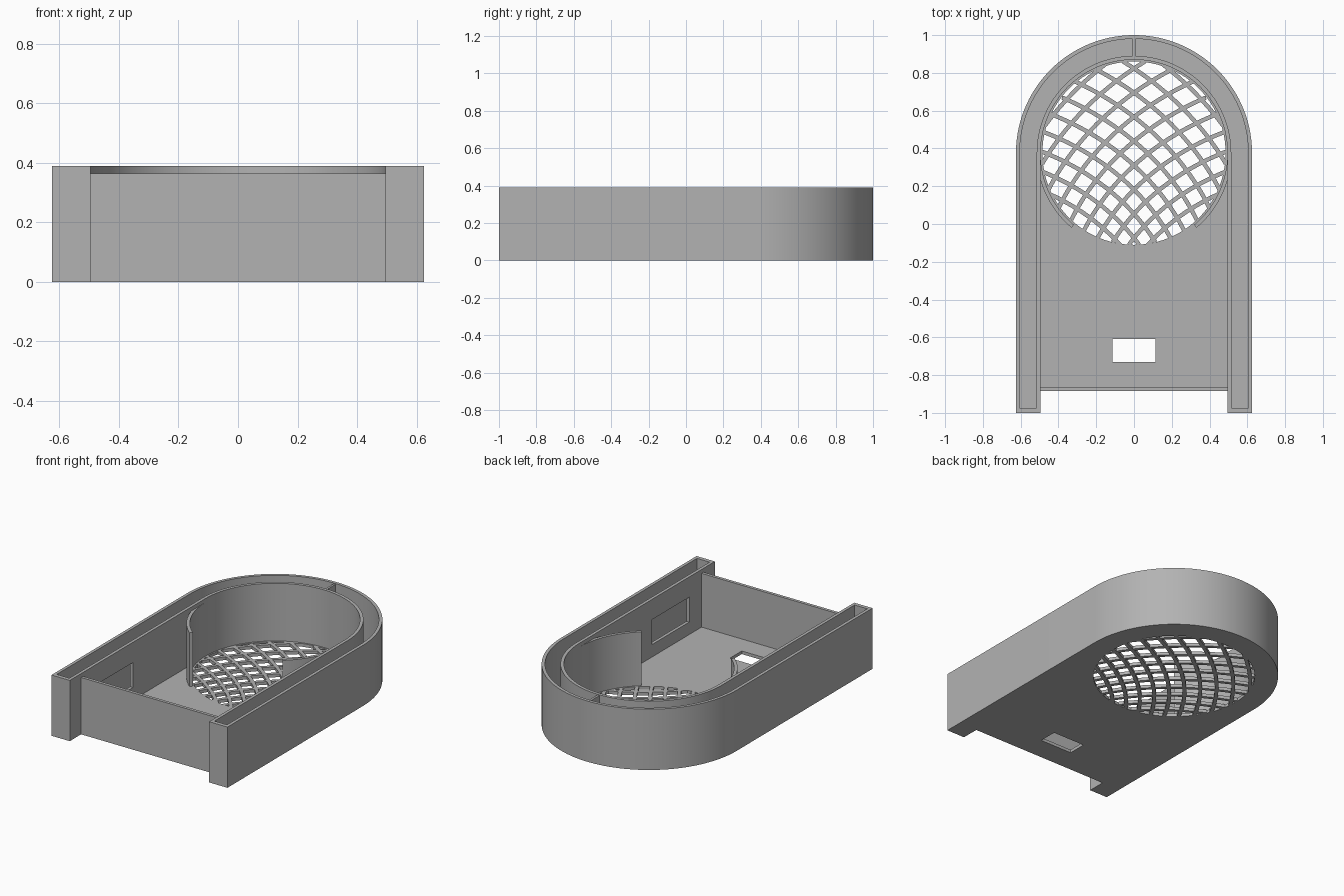
import bpy, bmesh
from math import sin, cos, pi, hypot, radians

cube = bpy.data.objects.get("Cube")
if cube:
    bpy.data.objects.remove(cube)

# One plain grey plastic
grey = bpy.data.materials.new("light_grey")
grey.use_nodes = True
grey.diffuse_color = (0.45, 0.45, 0.45, 1)
grey.node_tree.nodes["Principled BSDF"].inputs["Base Color"].default_value = (0.45, 0.45, 0.45, 1)

CY = 0.375                      # centre of the round end
R_OUT, WALL, R_IN = 0.625, 0.02, 0.495
HEIGHT, FLOOR, LOW = 0.39, 0.02, 0.365
FRONT = -0.885


def arc(r, a0, a1, n=72):
    return [(r * cos(radians(a0 + (a1 - a0) * i / n)),
             CY + r * sin(radians(a0 + (a1 - a0) * i / n))) for i in range(n + 1)]


def arch(r, y):
    """Open arch path: right foot, round end, left foot."""
    return [(r, y)] + arc(r, 0, 180) + [(-r, y)]


def rect(x0, x1, y0, y1):
    return [(x0, y0), (x1, y0), (x1, y1), (x0, y1)]


def prism(name, groups, z0, z1):
    """Extrude groups of outlines; later loops in a group are holes."""
    bm = bmesh.new()
    for loops in groups:
        edges = []
        for loop in loops:
            vs = [bm.verts.new((x, y, z0)) for x, y in loop]
            edges += [bm.edges.new((vs[i - 1], vs[i])) for i in range(len(vs))]
        fill = bmesh.ops.triangle_fill(bm, edges=edges, use_beauty=True)
        faces = [g for g in fill["geom"] if isinstance(g, bmesh.types.BMFace)]
        top = bmesh.ops.extrude_face_region(bm, geom=faces, use_keep_orig=True)
        bmesh.ops.translate(bm, vec=(0, 0, z1 - z0),
                            verts=[g for g in top["geom"] if isinstance(g, bmesh.types.BMVert)])
    bmesh.ops.recalc_face_normals(bm, faces=bm.faces)
    mesh = bpy.data.meshes.new(name)
    bm.to_mesh(mesh)
    bm.free()
    mesh.materials.append(grey)
    ob = bpy.data.objects.new(name, mesh)
    bpy.context.collection.objects.link(ob)
    return ob


def smooth(ob):
    bpy.ops.object.select_all(action='DESELECT')
    ob.select_set(True)
    bpy.context.view_layer.objects.active = ob
    bpy.ops.object.shade_smooth_by_angle(angle=radians(30))


# Floor with the round vent opening and the cable slot
outline = arch(R_OUT, -1) + [(-R_IN, -1), (-R_IN, FRONT), (R_IN, FRONT), (R_IN, -1)]
vent = arc(0.485, 0, 360, 96)[:-1]
floor = prism("floor", [[outline, vent, rect(-0.115, 0.115, -0.73, -0.61)]], 0, FLOOR)

# Hollow double wall following the arch
band = arch(R_OUT, -1) + arch(R_IN, -1)[::-1]
hollow = arch(R_OUT - WALL, -0.975) + arch(R_IN + WALL, -0.975)[::-1]
walls = prism("double_wall", [[band, hollow]], FLOOR, HEIGHT)

# Side windows cut through the inner skin
cutter = prism("window_cutter", [[rect(s * 0.505 - 0.03, s * 0.505 + 0.03, -0.74, -0.36)]
                                 for s in (-1, 1)], 0.10, 0.26)
cutter.hide_render = True
cut = walls.modifiers.new("windows", 'BOOLEAN')
cut.object = cutter
cut.operation = 'DIFFERENCE'
cut.solver = 'EXACT'
bpy.context.view_layer.objects.active = walls
bpy.ops.object.modifier_apply(modifier=cut.name)
bpy.data.objects.remove(cutter)

# Divider in the hollow, front panel
prism("divider", [[rect(-0.007, 0.007, 0.885, 0.985)]], FLOOR, HEIGHT - 0.005)
prism("front_panel", [[rect(-R_IN, R_IN, FRONT, FRONT + WALL)]], FLOOR, LOW)

# Curved collars carrying the round wall past the straight sides
collars = [[arc(R_IN, a, b, 24) + arc(R_IN + WALL, b, a, 24)]
           for a, b in ((180, 230), (-50, 0))]
collar = prism("round_collar", collars, FLOOR, LOW)

# Vent lattice: two mirrored families of spiral bars fanning from below
FAN_Y, TWIST, STEP, HALF = -1.1, 0.78, 0.10, 0.011


def bar(i, side):
    path = []
    for k in range(130):
        r = 0.85 + 0.01 * k
        t = TWIST * r - STEP * i
        x, y = side * r * sin(t), FAN_Y + r * cos(t)
        if hypot(x, y - CY) < 0.496:
            path.append((x, y))
    if len(path) < 6:
        return None
    left, right = [], []
    for k, (x, y) in enumerate(path):
        (ax, ay), (bx, by) = path[max(k - 1, 0)], path[min(k + 1, len(path) - 1)]
        d = hypot(bx - ax, by - ay)
        nx, ny = (ay - by) / d * HALF, (bx - ax) / d * HALF
        left.append((x + nx, y + ny))
        right.append((x - nx, y - ny))
    return [left + right[::-1]]


bars = [b for s in (-1, 1) for i in range(30) if (b := bar(i, s))]
prism("vent_lattice", bars, 0, FLOOR)

for ob in (floor, walls, collar):
    smooth(ob)
